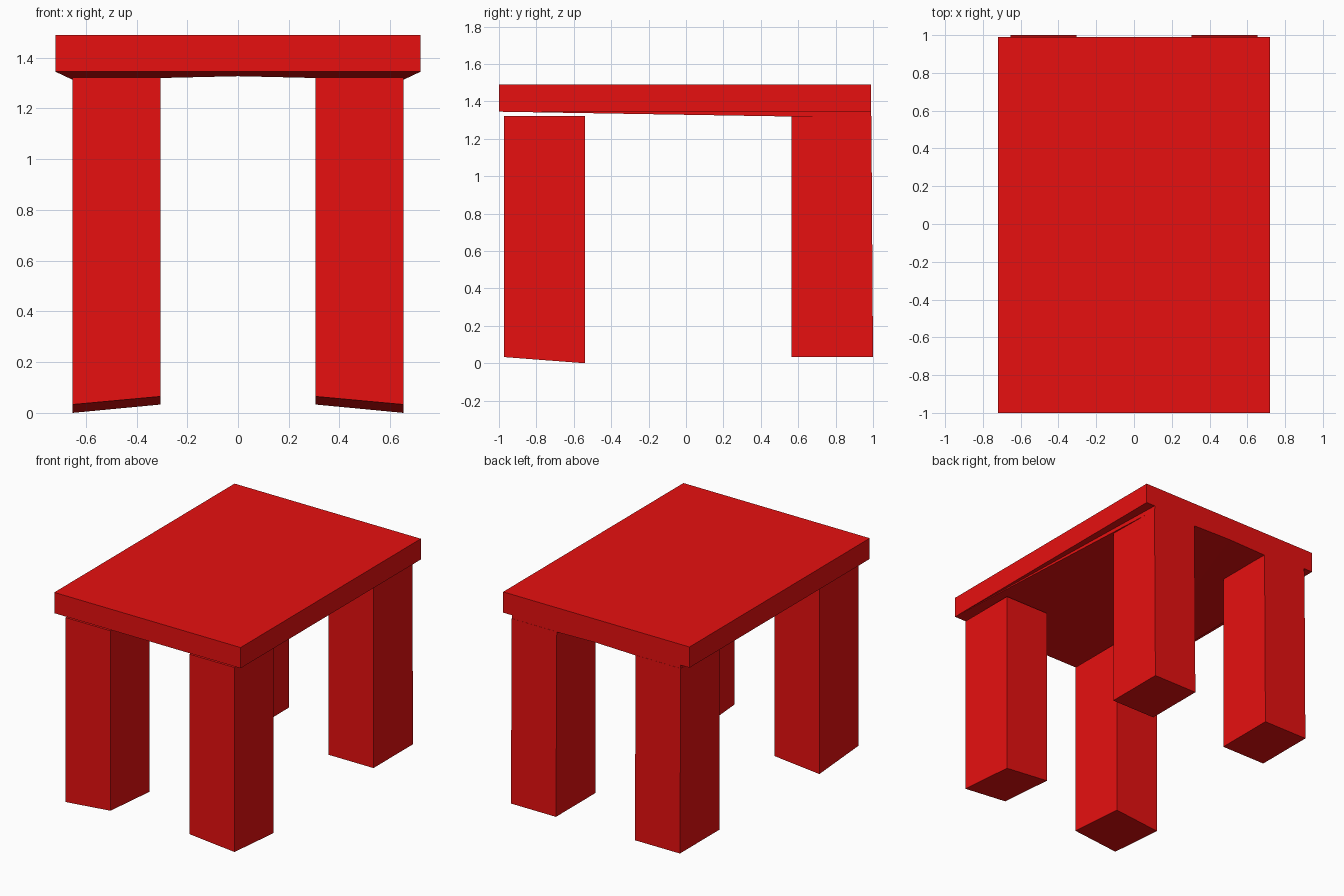
import bpy, bmesh

if "Cube" in bpy.data.objects:
    bpy.data.objects.remove(bpy.data.objects["Cube"])

red = bpy.data.materials.new("red")
red.diffuse_color = (0.8, 0.005, 0.005, 1)
red.use_nodes = True
red.node_tree.nodes["Principled BSDF"].inputs["Base Color"].default_value = red.diffuse_color


def make_object(name, verts, faces):
    mesh = bpy.data.meshes.new(name)
    bm = bmesh.new()
    vs = [bm.verts.new(v) for v in verts]
    for f in faces:
        bm.faces.new([vs[i] for i in f])
    bmesh.ops.recalc_face_normals(bm, faces=bm.faces)
    bm.to_mesh(mesh)
    bm.free()
    mesh.materials.append(red)
    ob = bpy.data.objects.new(name, mesh)
    bpy.context.collection.objects.link(ob)
    return ob


# Table top: flat slab whose underside swells downward towards the back legs
W, F, B, T, U = 0.72, -1.0, 0.99, 1.49, 1.345
front = [(-W, F, T), (W, F, T), (W, F, U), (-W, F, U)]
back_profile = [(-W, T), (W, T), (W, U), (0.65, U), (0.65, 1.312),
                (0, 1.327), (-0.65, 1.312), (-0.65, U), (-W, U)]
back = [(x, B, z) for x, z in back_profile]
make_object("table_top", front + back, [
    (0, 1, 2, 3), tuple(range(4, 13)), (0, 1, 5, 4),
    (1, 2, 6, 5), (0, 3, 12, 4),
    (2, 6, 7), (2, 7, 8), (2, 8, 9), (2, 9, 3),
    (3, 9, 10), (3, 10, 11), (3, 11, 12)])


# Legs: square posts; foot heights given for the corners
# inner-front, outer-front, outer-back, inner-back
def leg(name, side, y0, y1, top, feet, y1_top):
    xy = [(0.305, y0), (0.653, y0), (0.653, y1), (0.305, y1)]
    low = [(side * x, y, z) for (x, y), z in zip(xy, feet)]
    high = [(side * x, y1_top if y == y1 else y, top) for x, y in xy]
    faces = [(0, 1, 2, 3), (4, 5, 6, 7)]
    faces += [(i, (i + 1) % 4, (i + 1) % 4 + 4, i + 4) for i in range(4)]
    make_object(name, low + high, faces)


for side, label in ((-1, "left"), (1, "right")):
    leg("front_leg_" + label, side, -0.972, -0.54, 1.322,
        (0.065, 0.033, 0.0, 0.033), -0.54)
    leg("back_leg_" + label, side, 0.563, 1.0, 1.322, (0.033,) * 4, 0.991)
